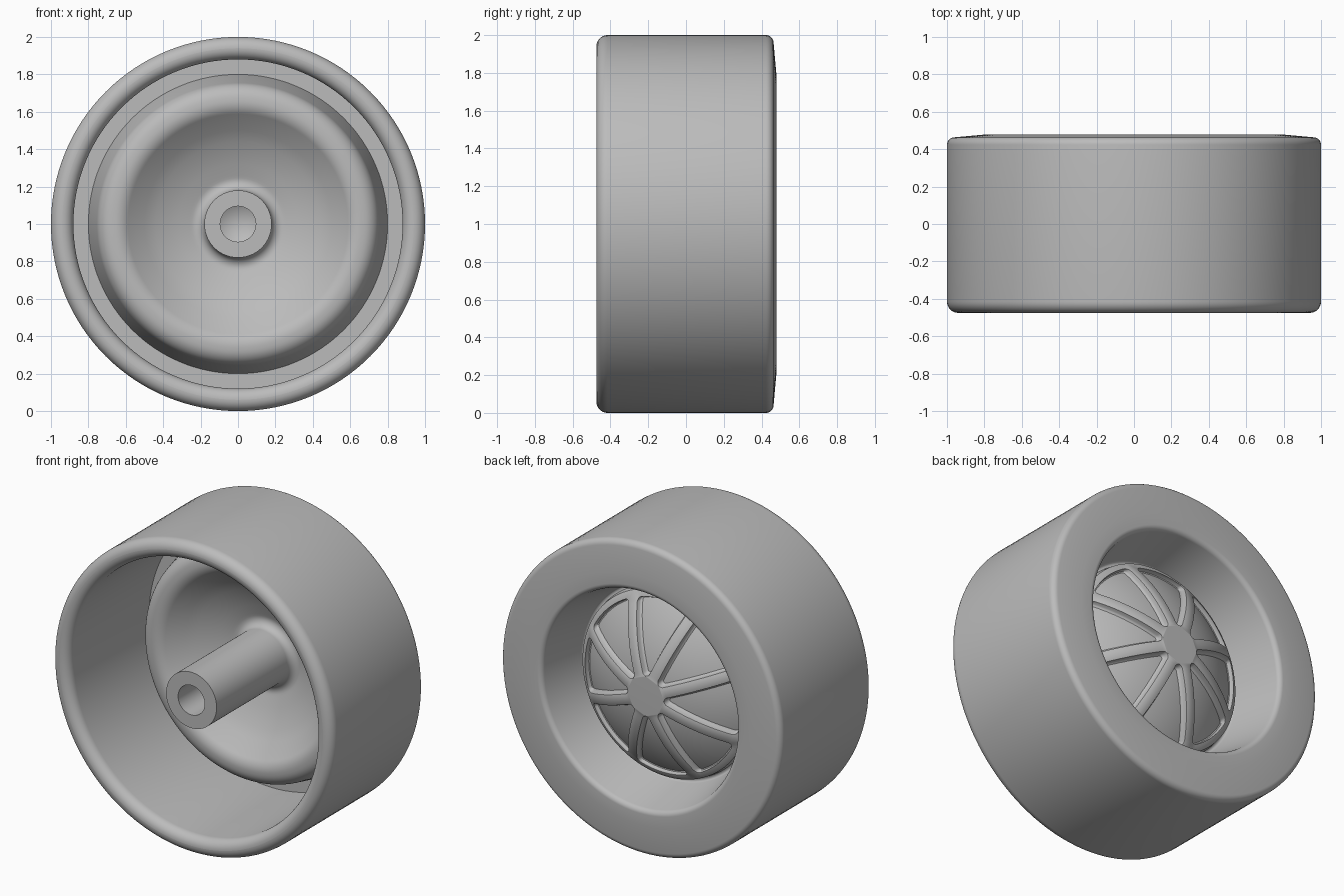
import bpy, bmesh, math
from mathutils import Vector, Matrix

cube = bpy.data.objects.get("Cube")
if cube:
    bpy.data.objects.remove(cube, do_unlink=True)

# One plain grey plastic
grey = bpy.data.materials.new("grey_plastic")
grey.use_nodes = True
colour = (0.5, 0.5, 0.5, 1)
grey.diffuse_color = colour
grey.node_tree.nodes["Principled BSDF"].inputs["Base Color"].default_value = colour

SEGMENTS = 128
SPOKES = 8
HALF = math.pi / SPOKES
CENTRE = Vector((0, 0, 1))


def finish(name, bm, angle):
    mesh = bpy.data.meshes.new(name)
    bm.to_mesh(mesh)
    bm.free()
    mesh.materials.append(grey)
    obj = bpy.data.objects.new(name, mesh)
    bpy.context.collection.objects.link(obj)
    bpy.ops.object.select_all(action='DESELECT')
    obj.select_set(True)
    bpy.context.view_layer.objects.active = obj
    bpy.ops.object.shade_smooth_by_angle(angle=math.radians(angle))
    return obj


def dome(r, drop=0.0):
    """Depth (y) of the domed centre at radius r."""
    size = 0.93
    return 0.42 - drop - (size - math.sqrt(size * size - r * r))


def rounded(points, steps=8):
    """Turn (radius, y, fillet) corners into a smooth profile."""
    out = []
    for i, (r, y, fillet) in enumerate(points):
        p = Vector((r, y))
        if not fillet:
            out.append(p)
            continue
        a = (Vector(points[i - 1][:2]) - p).normalized()
        b = (Vector(points[i + 1][:2]) - p).normalized()
        half = a.angle(b) / 2
        mid = p + (a + b).normalized() * fillet / math.sin(half)
        start = p + a * fillet / math.tan(half) - mid
        end = p + b * fillet / math.tan(half) - mid
        sweep = start.angle_signed(end)
        for k in range(steps + 1):
            out.append(mid + Matrix.Rotation(-sweep * k / steps, 2) @ start)
    return out


# Wheel body: bored hub, inner bowl, open barrel, tread and back face
bowl = [(0.26 + 0.06 * k, dome(0.26 + 0.06 * k, 0.1), 0) for k in range(5)]
floor = [(0.6 - 0.05 * k, dome(0.6 - 0.05 * k, 0.04), 0) for k in range(13)]
floor[-1] = (0, dome(0, 0.04), 0)
corners = [
    (0, 0.15, 0), (0.095, 0.1, 0), (0.095, -0.475, 0), (0.18, -0.475, 0),
    (0.18, 0.31, 0.05), *bowl,
    (0.62, 0.07, 0.1), (0.74, 0.08, 0.09), (0.8, 0.35, 0),
    (0.88, 0.35, 0), (0.88, -0.475, 0.0599), (1, -0.475, 0.0599),
    (1, 0.46, 0.04), (0.8, 0.478, 0), (0.7, 0.478, 0.035),
    (0.625, 0.15, 0.015), *floor,
]
bm = bmesh.new()
verts = [bm.verts.new((p.x, p.y, 1)) for p in rounded(corners)]
edges = [bm.edges.new(pair) for pair in zip(verts, verts[1:])]
bmesh.ops.spin(bm, geom=verts + edges, cent=CENTRE, axis=(0, 1, 0),
               angle=math.tau, steps=SEGMENTS)
bmesh.ops.remove_doubles(bm, verts=bm.verts, dist=0.0002)
bmesh.ops.recalc_face_normals(bm, faces=bm.faces)
finish("wheel_body", bm, 32)


def pocket(inset, turn, web=0.03, corner=0.03, reach=0.56):
    """Rounded wedge between two spokes, as points in the wheel plane."""
    gap, arc = web + corner, reach - corner
    apex = Vector((gap / math.sin(HALF), 0))
    spread = HALF - math.asin(gap / arc)
    side = math.pi / 2 + HALF
    low = Vector((math.cos(spread), -math.sin(spread))) * arc
    high = Vector((low.x, -low.y))
    path = [(apex, side + (math.tau - 2 * side) * k / 8) for k in range(9)]
    path += [(apex.lerp(low, k / 14), -side) for k in range(1, 14)]
    path += [(low, -side + (side - spread) * k / 8) for k in range(9)]
    for k in range(1, 10):
        a = spread * (k / 5 - 1)
        path.append((Vector((math.cos(a), math.sin(a))) * arc, a))
    path += [(high, spread + (side - spread) * k / 8) for k in range(9)]
    path += [(high.lerp(apex, k / 14), side) for k in range(1, 14)]
    rotate = Matrix.Rotation(turn, 2)
    return [rotate @ (p + Vector((math.cos(a), math.sin(a))) * (corner - inset))
            for p, a in path]


# Spoked cap: domed face with pockets and filleted pocket walls
bm = bmesh.new()
depth = {}


def ring(points, drop):
    loop = []
    for p in points:
        v = bm.verts.new((p.x, 0, 1 + p.y))
        depth[v] = dome(p.length, drop)
        loop.append(v)
    return loop


def pairs(loop):
    return list(zip(loop, loop[1:] + loop[:1]))


def circle(radius):
    return [Vector((math.cos(a), math.sin(a))) * radius
            for a in (math.tau * k / SEGMENTS for k in range(SEGMENTS))]


rim = ring(circle(0.595), 0)
tops = [ring(pocket(0, HALF * 2 * k), 0) for k in range(SPOKES)]
outline = [bm.edges.new(pair) for loop in [rim] + tops for pair in pairs(loop)]
bmesh.ops.triangle_fill(bm, use_beauty=True, use_dissolve=False, edges=outline)


def wall(upper, lower):
    for (a, b), (c, d) in zip(pairs(upper), pairs(lower)):
        bm.faces.new((a, b, d, c))


wall(rim, ring(circle(0.605), 0.05))
for k, upper in enumerate(tops):
    for inset, drop in ((0.003, 0.002), (0.006, 0.026), (0.01, 0.034), (0.018, 0.041)):
        lower = ring(pocket(inset, HALF * 2 * k), drop)
        wall(upper, lower)
        upper = lower
for v, y in depth.items():
    v.co.y = y
bm.normal_update()
bmesh.ops.reverse_faces(bm, faces=[f for f in bm.faces if f.normal.y < 0])
# Turn the pockets so the spokes sit evenly either side of the upright
bmesh.ops.rotate(bm, verts=bm.verts, cent=CENTRE,
                 matrix=Matrix.Rotation(0, 3, 'Y'))
finish("spoked_cap", bm, 35)
